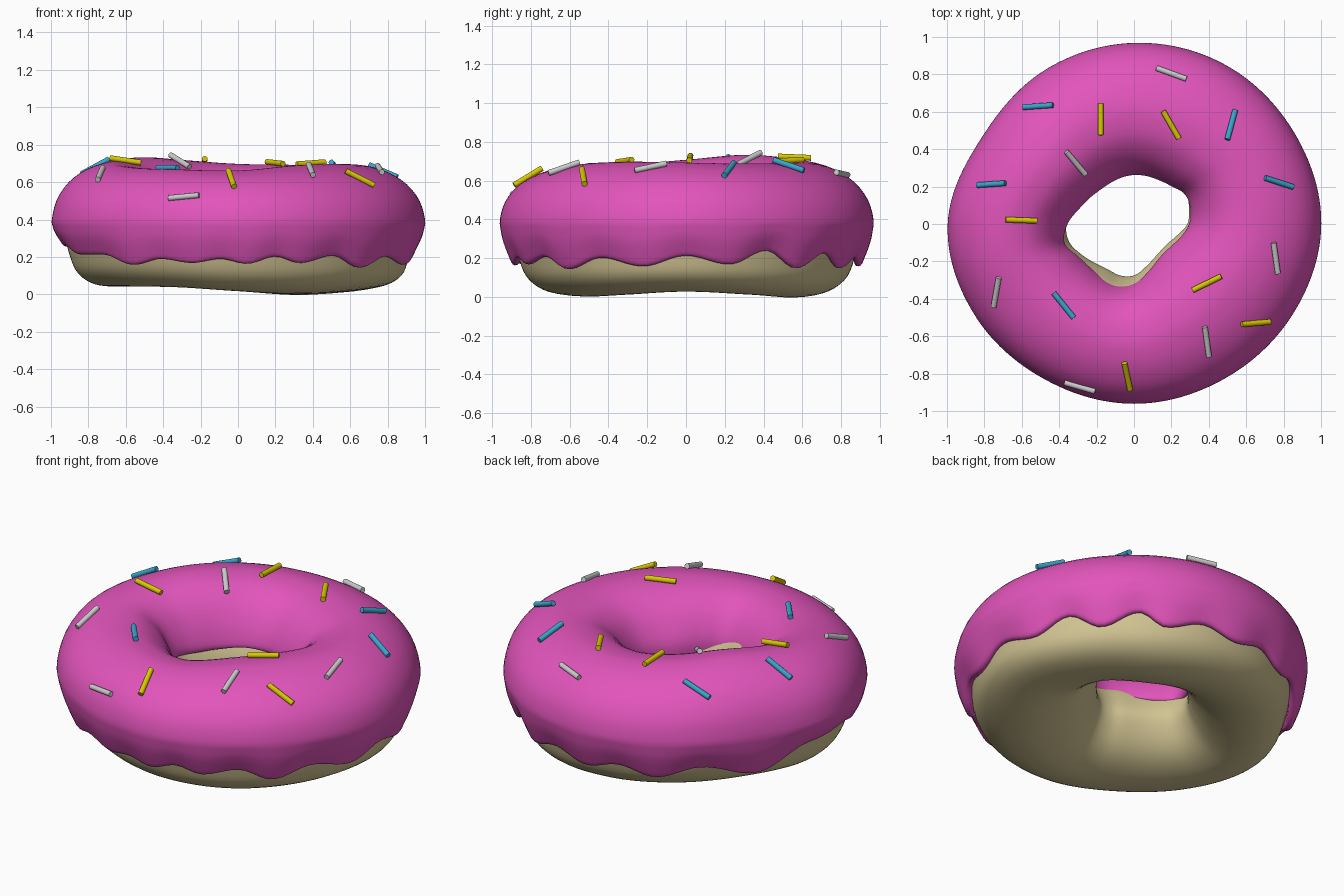
import bpy, bmesh
from math import sin, cos, pi, radians, degrees
from mathutils import Vector, Matrix
from mathutils.bvhtree import BVHTree

if "Cube" in bpy.data.objects:
    bpy.data.objects.remove(bpy.data.objects["Cube"])


def material(name, rgb):
    m = bpy.data.materials.new(name)
    m.diffuse_color = (*rgb, 1)
    m.use_nodes = True
    m.node_tree.nodes["Principled BSDF"].inputs["Base Color"].default_value = m.diffuse_color
    return m


PINK = material("icing_pink", (0.76, 0.09, 0.5))
TAN = material("dough_tan", (0.64, 0.55, 0.29))
BLUE = material("sprinkle_blue", (0.04, 0.38, 0.6))
YELLOW = material("sprinkle_yellow", (0.68, 0.58, 0.0))


def loop(vals, t):
    """Smooth periodic curve through evenly spaced values, t in 0..1."""
    n = len(vals)
    i, f = divmod(t % 1 * n, 1)
    a, b, c, d = (vals[(int(i) + k) % n] for k in (-1, 0, 1, 2))
    return b + (c - a) * (f / 2) + (a * 2 - b * 5 + c * 4 - d) * (f * f / 2) \
        + (b * 3 - c * 3 + d - a) * (f ** 3 / 2)


# Shape measured at even angles, counter-clockwise from +x
OUTER = [1.0, .985, .98, .967, .95, .935, .995, .98, .957, .96, .957, .975]
ICING_HOLE = [.295, .312, .315, .285, .27, .265, .262, .257, .253, .257, .275, .305,
              .355, .385, .345, .33, .333, .338, .32, .27, .235, .222, .232, .26]
DOUGH_HOLE = [.285, .305, .32, .3, .285, .28, .275, .27, .27, .275, .29, .32,
              .36, .36, .325, .295, .28, .285, .275, .238, .212, .202, .208, .238]
TOP = [.69, .685, .69, .695, .715, .73, .705, .675, .665, .66, .685, .695]
BOTTOM = [.03, .015, .0, .02, .04, .045, .045, .045, .04, .02, .005, .015]
INNER_RIM = [.36, .38, .39, .39, .4, .39, .38, .39, .4, .36, .32, .32]

# Drips along the outer icing edge: (angle, height)
DRIPS = [(-55, .205), (-43, .14), (-29, .2), (-14, .155), (0, .21), (14, .165),
         (27, .237), (39, .145), (52, .225), (61, .145), (75, .2), (88, .155),
         (101, .2), (114, .15), (130, .21), (151, .135), (172, .25), (188, .26),
         (203, .21), (217, .21), (231, .155), (242, .187), (254, .165), (264, .187),
         (273, .16), (283, .2), (292, .165), (305, .205)]


def rim(t):
    a = degrees(2 * pi * t)
    a = a - 360 if a >= 305 else a
    for (a0, z0), (a1, z1) in zip(DRIPS, DRIPS[1:]):
        if a0 <= a <= a1:
            f = (1 - cos(pi * (a - a0) / (a1 - a0))) / 2
            return z0 + (z1 - z0) * f


def ring(name, profile, mat, n=144, sub=3):
    """Loft a closed (radius, height) profile that varies around z."""
    bm = bmesh.new()
    rows = []
    for i in range(n):
        t = i / n
        p = [Vector(q) for q in profile(t)]
        m = len(p) * sub
        row = []
        for j in range(m):
            r, z = loop(p, j / m)
            row.append(bm.verts.new((r * cos(2 * pi * t), r * sin(2 * pi * t), z)))
        rows.append(row)
    for i in range(n):
        A, B = rows[i], rows[(i + 1) % n]
        for j in range(m):
            k = (j + 1) % m
            bm.faces.new((A[j], B[j], B[k], A[k])).smooth = True
    bmesh.ops.recalc_face_normals(bm, faces=bm.faces)
    me = bpy.data.meshes.new(name)
    bm.to_mesh(me)
    tree = BVHTree.FromBMesh(bm)
    bm.free()
    me.materials.append(mat)
    bpy.context.collection.objects.link(bpy.data.objects.new(name, me))
    return tree


def dough_profile(t):
    ri, ro, b = loop(DOUGH_HOLE, t), loop(OUTER, t) - .08, loop(BOTTOM, t)
    s = .035 * max(0, cos(2 * pi * t)) - .01   # fuller base on the right
    uz = [(1, .28), (.97 + s * .5, .18), (.92 + s, .095), (.82 + s, .035), (.68, .003),
          (.5, .0), (.3, .04), (.15, .11), (.04, .21), (0, .3), (.06, .4), (.14, .48),
          (.3, .57), (.5, .6), (.7, .57), (.87, .48), (.96, .38)]
    return [(ri + u * (ro - ri), z + b * max(0, 1 - z / .3)) for u, z in uz]


def icing_profile(t):
    ri, ro, top, low = loop(ICING_HOLE, t), loop(OUTER, t), loop(TOP, t), rim(t)
    inner = loop(INNER_RIM, t)
    # outer skin, rising from the drip edge
    p = [(ro - .07 * s * s, .4 - (.4 - low) * s) for s in (.97, .8, .5, .25)]
    # over the top and down into the hole
    k = (top - .4) / .28
    for u, z in [(1, .4), (.96, .495), (.86, .583), (.71, .647), (.55, .678), (.42, .68),
                 (.27, .657), (.13, .59), (.04, .5), (0, .42)]:
        p.append((ri + u * (ro - ri), .4 + (z - .4) * k))
    # rounded inner edge and the hidden underside
    p += [(ri + .01, inner), (ri + .035, inner + .01)]
    for u, z in [(.12, .5), (.3, .6), (.5, .63), (.7, .59), (.86, .49)]:
        p.append((ri + u * (ro - ri), .4 + (z - .4) * k))
    p += [(ro - .1, low + .07), (ro - .095, low + .01)]
    return p


ring("dough", dough_profile, TAN)
icing = ring("icing", icing_profile, PINK)

# Sprinkles: x, y, direction in the top view, material (None = grey)
SPRINKLES = [
    (.2, .805, -20, None), (-.513, .63, 4, BLUE), (-.178, .56, 90, YELLOW),
    (.198, .53, -60, YELLOW), (.52, .53, 75, BLUE), (-.31, .325, -50, None),
    (-.763, .213, 4, BLUE), (.776, .222, -18, BLUE), (-.602, .02, -2, YELLOW),
    (.758, -.183, -82, None), (-.737, -.365, 80, None), (-.376, -.435, -51, BLUE),
    (.39, -.317, 26, YELLOW), (.652, -.53, 5, YELLOW), (.39, -.63, -82, None),
    (-.036, -.815, -78, YELLOW), (-.29, -.872, -16, None)]

for i, (x, y, a, mat) in enumerate(SPRINKLES):
    hit, nor, _, _ = icing.ray_cast(Vector((x, y, 2)), Vector((0, 0, -1)))
    flat = Vector((cos(radians(a)), sin(radians(a)), 0))
    # tilt the direction onto the icing surface
    flat.z = -(flat.x * nor.x + flat.y * nor.y) / nor.z
    pos = hit + Vector((0, 0, .012))
    rot = flat.to_track_quat('Z', 'Y').to_matrix().to_4x4()
    bm = bmesh.new()
    bmesh.ops.create_cone(bm, cap_ends=True, segments=16, radius1=.015, radius2=.015,
                          depth=.17, matrix=Matrix.Translation(pos) @ rot)
    for f in bm.faces:
        f.smooth = len(f.verts) == 4
    for e in bm.edges:
        e.smooth = all(len(f.verts) == 4 for f in e.link_faces)
    me = bpy.data.meshes.new(f"sprinkle_{i + 1}")
    bm.to_mesh(me)
    bm.free()
    if mat:
        me.materials.append(mat)
    bpy.context.collection.objects.link(bpy.data.objects.new(me.name, me))
